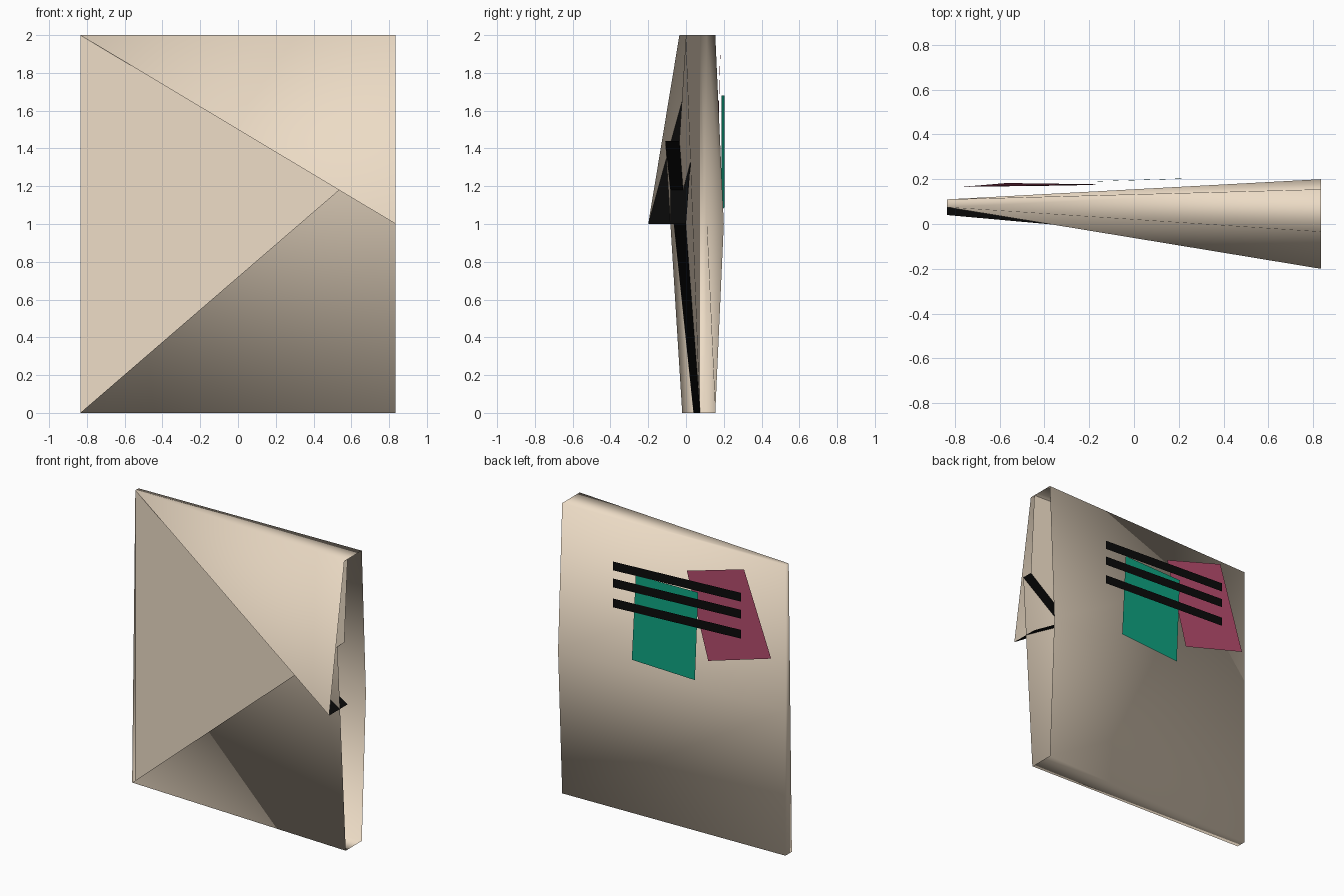
import bpy

if "Cube" in bpy.data.objects:
    bpy.data.objects.remove(bpy.data.objects["Cube"])

W = 0.835  # half width


def material(name, rgb):
    m = bpy.data.materials.new(name)
    m.diffuse_color = (*rgb, 1)
    m.use_nodes = True
    m.node_tree.nodes["Principled BSDF"].inputs["Base Color"].default_value = m.diffuse_color
    return m


PAPER = material("paper", (0.84, 0.71, 0.56))
BLACK = material("ink", (0.003, 0.003, 0.003))
GREEN = material("green", (0.005, 0.38, 0.23))
PINK = material("pink", (0.48, 0.075, 0.16))


def sheet(name, verts, faces, mat, smooth=True):
    me = bpy.data.meshes.new(name)
    me.from_pydata(verts, [], faces)
    me.update()
    me.materials.append(mat)
    for p in me.polygons:
        p.use_smooth = smooth
    ob = bpy.data.objects.new(name, me)
    bpy.context.collection.objects.link(ob)
    return ob


# Envelope shell, open on the right: back, top, bottom, left edge and folds
shell = [
    (-W, 0.11, 0), (-W, 0.11, 1), (-W, 0.11, 2),        # 0-2 back, left
    (W, 0.155, 0), (W, 0.20, 1), (W, 0.155, 2),         # 3-5 back, right
    (-W, 0.04, 0), (W, -0.02, 0), (W, -0.11, 1.44),     # 6-8 lower fold
    (-W, 0.075, 2), (W, -0.035, 2), (W, -0.20, 1.0),    # 9-11 top flap
]
sheet("envelope_shell", shell, [
    (3, 0, 1, 4), (4, 1, 2, 5),      # back panel
    (0, 3, 7, 6),                    # bottom
    (9, 10, 5, 2),                   # top
    (6, 9, 2, 1, 0),                 # left edge
    (6, 7, 8),                       # lower fold
    (9, 11, 10),                     # top flap
], PAPER)

# Recessed panel between lower fold and flap
sheet("inner_panel",
      [(-W, 0.075, 0), (W, -0.035, 1.44), (W, 0.0, 2), (-W, 0.075, 2)],
      [(0, 1, 2, 3)], PAPER)

# Black strips under the two fold edges
sheet("lower_fold_edge",
      [(-W, 0.04, 0), (W, -0.11, 1.44), (W, -0.035, 1.44), (-W, 0.075, 0)],
      [(0, 1, 2, 3)], BLACK, False)
sheet("flap_edge",
      [(-W, 0.075, 2), (W, 0.0, 1.0), (W, -0.20, 1.0)],
      [(0, 1, 2)], BLACK, False)

# Stamps on the back
sheet("pink_stamp",
      [(-0.13, 0.177, 1.80), (-0.57, 0.183, 1.93), (-0.765, 0.166, 1.36), (-0.29, 0.172, 1.22)],
      [(0, 1, 2, 3)], PINK, False)
sheet("green_stamp",
      [(0.24, 0.204, 1.68), (-0.225, 0.189, 1.68), (-0.20, 0.189, 1.07), (0.27, 0.204, 1.09)],
      [(0, 1, 2, 3)], GREEN, False)

# Postmark bars
for i, z in enumerate((1.73, 1.613, 1.475)):
    sheet(f"postmark_bar_{i + 1}",
          [(0.41, 0.207, z), (-0.565, 0.207, z + 0.045),
           (-0.565, 0.207, z - 0.015), (0.41, 0.207, z - 0.06)],
          [(0, 1, 2, 3)], BLACK, False)
